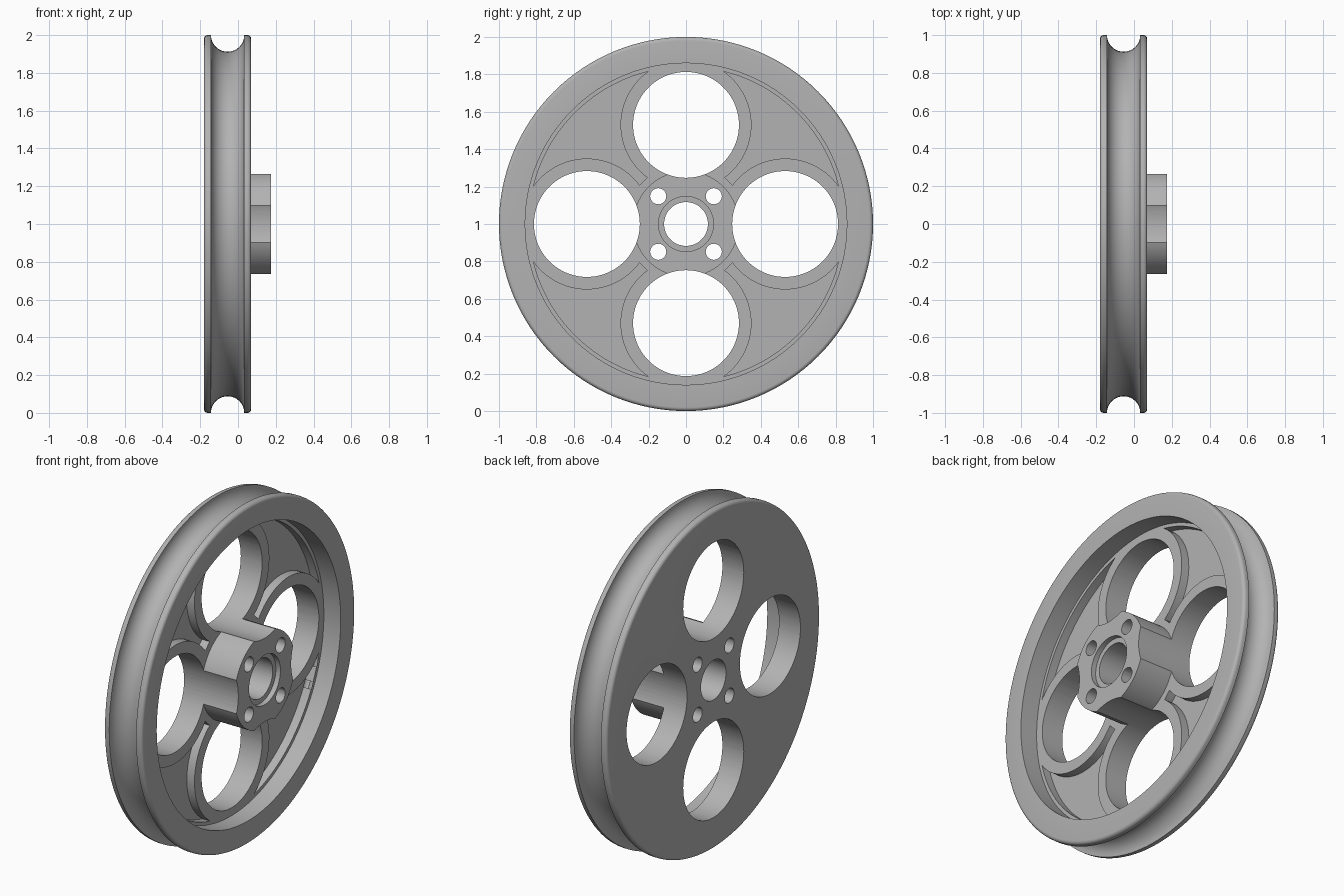
import bpy, bmesh
from math import sin, cos, pi, radians
from mathutils import Matrix

old = bpy.data.objects.get("Cube")
if old:
    bpy.data.objects.remove(old, do_unlink=True)

grey = bpy.data.materials.new("plain grey")
grey.use_nodes = True
grey.diffuse_color = (0.45, 0.45, 0.45, 1)
grey.node_tree.nodes["Principled BSDF"].inputs["Base Color"].default_value = (0.45, 0.45, 0.45, 1)

BACK, FRONT, HUB_END = -0.18, 0.07, 0.175   # positions along the axle (x)
WEB, FLOOR = -0.04, -0.09                   # raised web face, pocket floor
HOLE_AT, HOLE_R, COLLAR_R = 0.53, 0.283, 0.35


def lathe(name, profile, segments):
    """Turn a closed (x, radius) profile about the axle."""
    bm = bmesh.new()
    rings = []
    for i in range(segments):
        a = 2 * pi * i / segments
        rings.append([bm.verts.new((x, r * cos(a), r * sin(a))) for x, r in profile])
    n = len(profile)
    for i in range(segments):
        p, q = rings[i], rings[(i + 1) % segments]
        for j in range(n):
            k = (j + 1) % n
            bm.faces.new((p[j], p[k], q[k], q[j]))
    return finish(name, bm)


def rods(name, radius, distance, start, segments):
    """Four rods parallel to the axle, spaced evenly around it."""
    bm = bmesh.new()
    for i in range(4):
        a = start + i * pi / 2
        place = Matrix.Translation((0, distance * cos(a), distance * sin(a)))
        bmesh.ops.create_cone(bm, cap_ends=True, segments=segments, radius1=radius,
                              radius2=radius, depth=1,
                              matrix=place @ Matrix.Rotation(pi / 2, 4, 'Y'))
    return finish(name, bm)


def finish(name, bm):
    bmesh.ops.recalc_face_normals(bm, faces=bm.faces)
    mesh = bpy.data.meshes.new(name)
    bm.to_mesh(mesh)
    bm.free()
    mesh.materials.append(grey)
    obj = bpy.data.objects.new(name, mesh)
    bpy.context.collection.objects.link(obj)
    return obj


def cut(target, cutter):
    """Subtract the cutter, then discard it."""
    cutter.hide_render = True
    mod = target.modifiers.new("cut", 'BOOLEAN')
    mod.operation, mod.solver, mod.object = 'DIFFERENCE', 'EXACT', cutter
    bpy.ops.object.select_all(action='DESELECT')
    bpy.context.view_layer.objects.active = target
    target.select_set(True)
    bpy.ops.object.modifier_apply(modifier=mod.name)
    bpy.data.objects.remove(cutter, do_unlink=True)


def arc(cx, cr, radius, start, end, steps):
    return [(cx + radius * cos(radians(start + (end - start) * i / steps)),
             cr + radius * sin(radians(start + (end - start) * i / steps)))
            for i in range(steps + 1)]


# Wheel: bore, flat back, rounded flanges, rope groove, web and hub
fillet = 0.02
profile = [(BACK, 0.117)]
profile += arc(BACK + fillet, 1 - fillet, fillet, 180, 90, 5)
profile += arc(-0.055, 1, 0.088, 180, 360, 20)
profile += arc(FRONT - fillet, 1 - fillet, fillet, 90, 0, 5)
profile += [(FRONT, 0.86), (WEB, 0.86), (WEB, 0.283), (HUB_END, 0.283),
            (HUB_END, 0.147), (HUB_END - 0.03, 0.147), (HUB_END - 0.03, 0.117)]
wheel = lathe("pulley_wheel", profile, 128)

# Pockets between the raised collars
pocket = lathe("pocket_cutter", [(FLOOR, 0.323), (FLOOR, 0.84), (0, 0.84), (0, 0.323)], 128)
cut(pocket, rods("collar_cutter", COLLAR_R, HOLE_AT, 0, 80))
cut(wheel, pocket)

# Large lightening holes, which also scallop the hub, and bolt holes
cut(wheel, rods("hole_cutter", HOLE_R, HOLE_AT, 0, 80))
cut(wheel, rods("bolt_cutter", 0.043, 0.21, pi / 4, 32))

# Stand the wheel on the ground
wheel.data.transform(Matrix.Translation((0, 0, 1)))
bpy.ops.object.select_all(action='DESELECT')
wheel.select_set(True)
bpy.context.view_layer.objects.active = wheel
bpy.ops.object.shade_smooth_by_angle(angle=radians(30))
